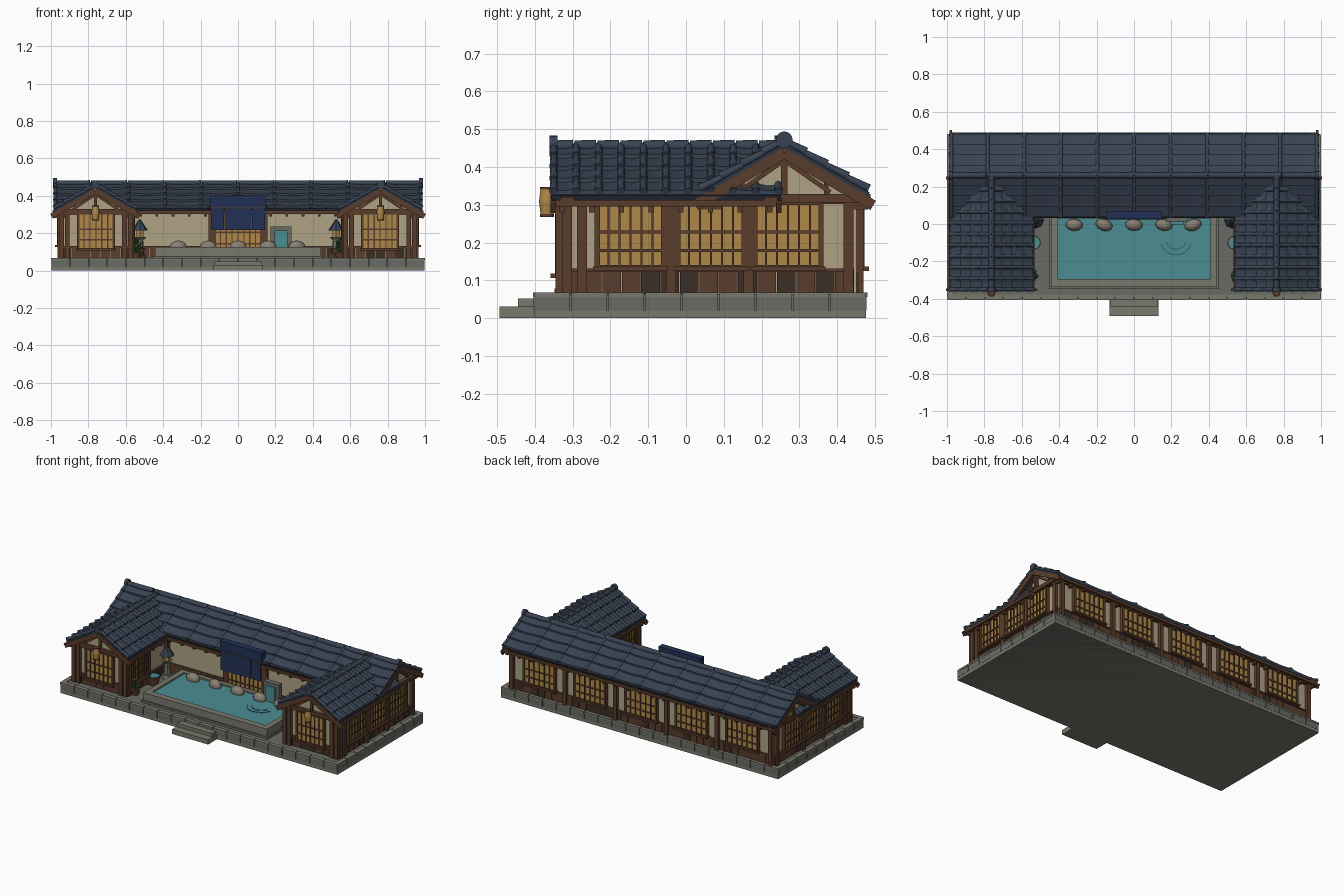
import bpy, bmesh, random
from math import pi, radians, cos, sin
from mathutils import Matrix, Vector

if "Cube" in bpy.data.objects:
    bpy.data.objects.remove(bpy.data.objects["Cube"])
random.seed(4)

COL = dict(tile=(.04, .055, .085), tile_dark=(.028, .038, .058), wood=(.10, .045, .024), dark=(.045, .028, .018),
           plaster=(.42, .36, .23), paper=(.43, .25, .065), stone=(.19, .19, .155), stone2=(.14, .145, .13),
           rock=(.24, .21, .17), water=(.07, .27, .29), ripple=(.03, .13, .15), cloth=(.015, .03, .09),
           leaf=(.04, .10, .03))
MATS = {}
for k, c in COL.items():
    MATS[k] = bpy.data.materials.new(k)
    MATS[k].diffuse_color = (*c, 1)
parts = {}
I = Matrix.Identity(4)
T = lambda x, y, z=0: Matrix.Translation((x, y, z))
RZ = lambda a: Matrix.Rotation(radians(a), 4, 'Z')


def get(name, mat):
    if name not in parts:
        parts[name] = (bmesh.new(), mat)
    return parts[name][0]


def box(name, mat, x0, x1, y0, y1, z0, z1, M=I):
    S = Matrix.Diagonal((x1 - x0, y1 - y0, z1 - z0, 1))
    bmesh.ops.create_cube(get(name, mat), size=1, matrix=M @ T((x0 + x1) / 2, (y0 + y1) / 2, (z0 + z1) / 2) @ S)


def bar(name, mat, a, b, w, h, M=I):
    a, b = Vector(a), Vector(b)
    R = (b - a).to_track_quat('X', 'Z').to_matrix().to_4x4()
    S = Matrix.Diagonal(((b - a).length, w, h, 1))
    bmesh.ops.create_cube(get(name, mat), size=1, matrix=M @ Matrix.Translation((a + b) / 2) @ R @ S)


def cyl(name, mat, a, b, r1, r2, M=I, n=12):
    a, b = Vector(a), Vector(b)
    R = (b - a).to_track_quat('Z', 'Y').to_matrix().to_4x4()
    bmesh.ops.create_cone(get(name, mat), cap_ends=True, segments=n, radius1=r1, radius2=r2,
                          depth=(b - a).length, matrix=M @ Matrix.Translation((a + b) / 2) @ R)


def window(n, u, w, z0, z1, M, bars=5):
    """Paper lattice window; local -y is outward"""
    a, b = u - w / 2, u + w / 2
    box(n + '_paper', 'paper', a, b, -.016, 0, z0, z1, M)
    for i in range(bars + 2):
        x = a + w * i / (bars + 1)
        t = .007 if i in (0, bars + 1) else .003
        box(n + '_lattice', 'wood', x - t, x + t, -.022, 0, z0, z1, M)
    for k in (0, .25, .55, 1):
        z = z0 + (z1 - z0) * k
        box(n + '_lattice', 'wood', a, b, -.021, 0, z - .004, z + .004, M)
    box(n + '_sill', 'wood', a - .012, b + .012, -.034, 0, z0 - .012, z0, M)


def wall(n, M, L, posts, wins, z0=.137):
    """Plaster wall of length L with dado planks, beams, posts and windows (u, width)"""
    box(n + '_plaster', 'plaster', 0, L, 0, .02, .065, .325, M)
    k = round(L / .05)
    for i in range(k):
        m = 'dark' if random.random() < .3 else 'wood'
        box(n + '_dado_' + m, m, L * i / k + .001, L * (i + 1) / k - .001, -.008, 0, .065, .128, M)
    box(n + '_beams', 'wood', 0, L, -.012, 0, .122, .131, M)
    box(n + '_beams', 'wood', -.01, L + .01, -.016, .01, .302, .328, M)
    for u in posts:
        box(n + '_posts', 'wood', u - .013, u + .013, -.02, .015, .065, .325, M)
    for u, w in wins:
        window(n + '_window', u, w, z0, .303, M)


def roof(n, M, hl, hw, zr, ze, cols, rows=4):
    """Gabled tile roof, ridge along local x"""
    bm = get(n + '_tiles', 'tile')
    P = lambda x, s, side, lift=0: Vector((x, side * hw * s, zr + (ze - zr) * s + lift))
    nu = cols * 4
    for side in (1, -1):
        prof = [q for j in range(rows) for q in ((j / rows, .002), ((j + 1) / rows, .012))] + [(1, -.008)]
        grid = []
        for i in range(nu + 1):
            t = (i % 4) / 4 * 2 - 1
            grid.append([bm.verts.new(M @ P(-hl + 2 * hl * i / nu, s, side, l + .006 * t * t)) for s, l in prof])
        for i in range(nu):
            for j in range(len(prof) - 1):
                bm.faces.new((grid[i][j], grid[i + 1][j], grid[i + 1][j + 1], grid[i][j + 1]))
        bar(n + '_deck', 'tile_dark', P(0, 0, side, -.007), P(0, 1, side, -.007), 2 * hl - .004, .016, M)
        # rounded cover tiles, one per column and course
        for i in range(cols + 1):
            x = -hl + .008 + (2 * hl - .016) * i / cols
            for j in range(rows):
                cyl(n + '_cover_tiles', 'tile', P(x, j / rows, side, .006), P(x, (j + 1) / rows + .01, side, .011),
                    .009, .0115, M, 8)
        # eave board and rafter ends
        box(n + '_eave_board', 'wood', -hl, hl, side * hw - .007, side * hw + .007, ze - .03, ze - .012, M)
        k = round(hl * 2 / .09)
        for i in range(k + 1):
            x = -hl + .03 + (2 * hl - .06) * i / k
            box(n + '_rafters', 'wood', x - .007, x + .007, side * (hw - .03) - .03, side * (hw - .03) + .03,
                ze - .045, ze - .025, M)
        # gable boards and struts
        for e in (1, -1):
            x = e * (hl - .006)
            bar(n + '_bargeboards', 'wood', P(x, 0, side, -.027), P(x, 1.06, side, -.027), .014, .028, M)
            bar(n + '_gable_struts', 'wood', (e * (hl - .025), 0, zr - .045), (e * (hl - .025), side * hw * .55, ze),
                .014, .012, M)
    for e in (1, -1):
        x = e * (hl - .035)
        bm2 = get(n + '_gable_plaster', 'plaster')
        bm2.faces.new([bm2.verts.new(M @ Vector(p)) for p in
                       ((x, -hw * .95, ze - .01), (x, hw * .95, ze - .01), (x, 0, zr - .012))])
        box(n + '_gable_posts', 'wood', x - .012, x + .016, -.009, .009, ze - .01, zr - .02, M)
        box(n + '_tie_beams', 'wood', x - .01, x + .025, -hw * 1.03, hw * 1.03, ze - .028, ze - .004, M)
        for q in (-1, 1):
            box(n + '_gable_posts', 'wood', x - .01, x + .012, q * hw * .5 - .006, q * hw * .5 + .006,
                ze - .01, (zr + ze) / 2 - .02, M)
        cyl(n + '_ridge_ends', 'tile', (e * (hl - .018), 0, zr + .009), (e * (hl + .003), 0, zr + .009), .022, .022, M, 16)
    for i in range(cols):
        a, b = -hl + 2 * hl * i / cols, -hl + 2 * hl * (i + 1) / cols
        cyl(n + '_ridge_tiles', 'tile', (a + .002, 0, zr + .003), (b - .002, 0, zr + .003), .015, .017, M, 12)


# stone platform with block edging
box('platform', 'stone2', -.988, .988, -.393, .468, 0, .064)
box('platform_plinth', 'stone', -.997, .997, -.402, .477, 0, .02)


def edging(M, L):
    k = round(L / .1)
    for i in range(k):
        a, b = L * i / k + .002, L * (i + 1) / k - .002
        box('edging_blocks', 'stone2', a, b, 0, .03, .02, .056, M)
        box('edging_caps', 'stone', a, b, -.002, .026, .056, .068, M)


edging(T(-.998, -.403), 1.996)
edging(T(.998, .478) @ RZ(180), 1.996)
edging(T(.998, -.403) @ RZ(90), .881)
edging(T(-.998, .478) @ RZ(-90), .881)
box('lower_step', 'stone', -.13, .13, -.493, -.39, 0, .03)
box('upper_step', 'stone', -.125, .125, -.445, -.39, .03, .052)

# walls
wall('back_wall', T(.945, .45) @ RZ(180), 1.89, [.945 + .1825 * i for i in (-5.1, -3, -1, 1, 3, 5.1)],
     [(.945 + .365 * i, .22) for i in range(-2, 3)])
wall('hall_front', T(-.575, .09), 1.15, [.01, .43, .72, 1.14], [])
side = [-.147, .066, .27]
wall('right_wall', T(.945, -.325) @ RZ(90), .77, [.01, .05, .325 - .04, .49, .755], [(y + .325, .175) for y in side])
wall('left_wall', T(-.945, .445) @ RZ(-90), .77, [.015, .28, .485, .72, .76], [(.445 - y, .175) for y in side])
wall('right_inner_wall', T(.575, .09) @ RZ(-90), .415, [.01, .2, .4], [(.3, .14)])
wall('left_inner_wall', T(-.575, -.325) @ RZ(90), .415, [.01, .21, .4], [(.11, .14)])
for s, n in ((1, 'right'), (-1, 'left')):
    wall(n + '_wing_front', T(s * .76 - .185, -.325), .37, [.0, .032, .338, .37], [(.185, .19)], .118)
window('entrance', 0, .25, .09, .3, T(0, .088), 7)

# roofs
roof('hall_roof', T(0, .26), .985, .222, .463, .333, 10)
for s, n in ((1, 'right'), (-1, 'left')):
    roof(n + '_wing_roof', T(s * .762, -.053) @ RZ(90), .305, .222, .452, .325, 10)

# entrance sign board and hanging cloth
box('sign_board', 'cloth', -.15, .15, .028, .07, .335, .402)
for i in range(4):
    a = -.146 + .073 * i
    box('hanging_cloth', 'cloth', a + .001, a + .072, .026, .034, .216, .34)
cyl('cloth_rod', 'wood', (-.16, .03, .335), (.16, .03, .335), .005, .005)

# bath: rim, water, rocks, spout and ripples
for a in ((-.445, .445, -.338, -.295), (-.445, .445, .03, .06), (-.445, -.41, -.295, .03), (.41, .445, -.295, .03)):
    box('bath_rim', 'stone', *a, .06, .125)
box('bath_foot', 'stone2', -.455, .455, -.348, .062, .06, .078)
box('bath_water', 'water', -.412, .412, -.297, .032, .07, .115)
for x in (-.32, -.16, 0, .16, .315):
    bmesh.ops.create_icosphere(get('bath_rocks', 'rock'), subdivisions=2, radius=1,
                               matrix=T(x, -.005, .125) @ RZ(random.uniform(-20, 20)) @ Matrix.Diagonal((.047, .032, .036, 1)))
box('spout_stone', 'stone2', .175, .285, .012, .045, .07, .235)
box('spout_water', 'water', .195, .265, -.002, .02, .1, .215)
for r in (.055, .085):
    p = [(.225 + r * cos(pi * (1.1 + .08 * i)), -.08 + r * sin(pi * (1.1 + .08 * i)), .116) for i in range(11)]
    for a, b in zip(p, p[1:]):
        bar('water_ripples', 'ripple', a, b, .006, .003)

# courtyard props, mirrored
for s in (1, -1):
    # hanging paper lantern
    M = T(s * .762, -.368)
    cyl('lantern_paper', 'paper', (0, 0, .276), (0, 0, .308), .017, .021, M)
    cyl('lantern_paper', 'paper', (0, 0, .308), (0, 0, .342), .021, .017, M)
    for z in (.268, .307, .34):
        cyl('lantern_rings', 'wood', (0, 0, z), (0, 0, z + .007), .019, .019, M)
    # stone lantern
    M = T(s * .525, .02)
    cyl('stone_lantern', 'stone', (0, 0, .064), (0, 0, .09), .036, .03, M, 8)
    cyl('stone_lantern', 'stone', (0, 0, .09), (0, 0, .165), .022, .018, M, 8)
    cyl('stone_lantern', 'stone', (0, 0, .165), (0, 0, .18), .024, .034, M, 8)
    cyl('stone_lantern_light', 'paper', (0, 0, .18), (0, 0, .215), .022, .022, M, 6)
    cyl('stone_lantern_roof', 'tile', (0, 0, .213), (0, 0, .272), .044, .006, M, 8)
    # wooden tub
    M = T(s * .535, -.1)
    cyl('tub', 'wood', (0, 0, .064), (0, 0, .12), .028, .037, M, 14)
    cyl('tub_water', 'water', (0, 0, .12), (0, 0, .122), .031, .031, M, 14)
    # potted plant
    M = T(s * .545, -.275)
    cyl('plant_pot', 'wood', (0, 0, .064), (0, 0, .1), .02, .028, M)
    for i in range(14):
        a, r = i * 2.4, random.uniform(.012, .032)
        tip = (r * cos(a), r * sin(a), random.uniform(.125, .175))
        cyl('plant_leaves', 'leaf', (r * .2 * cos(a), r * .2 * sin(a), .098), tip, .004, .008, M, 5)

# turn the collected parts into objects
ROUND = ('cover_tiles', 'ridge', 'rocks', 'tub', 'pot', 'lantern_paper', 'rings', 'rod')
for name, (bm, mat) in parts.items():
    bmesh.ops.recalc_face_normals(bm, faces=bm.faces)
    me = bpy.data.meshes.new(name)
    bm.to_mesh(me)
    bm.free()
    me.materials.append(MATS[mat])
    ob = bpy.data.objects.new(name, me)
    bpy.context.collection.objects.link(ob)
    if any(k in name for k in ROUND):
        bpy.context.view_layer.objects.active = ob
        bpy.ops.object.select_all(action='DESELECT')
        ob.select_set(True)
        bpy.ops.object.shade_smooth_by_angle(angle=radians(50))

for m in bpy.data.materials:
    if m.users and not m.is_grease_pencil:
        m.use_nodes = True
        m.node_tree.nodes["Principled BSDF"].inputs["Base Color"].default_value = m.diffuse_color
